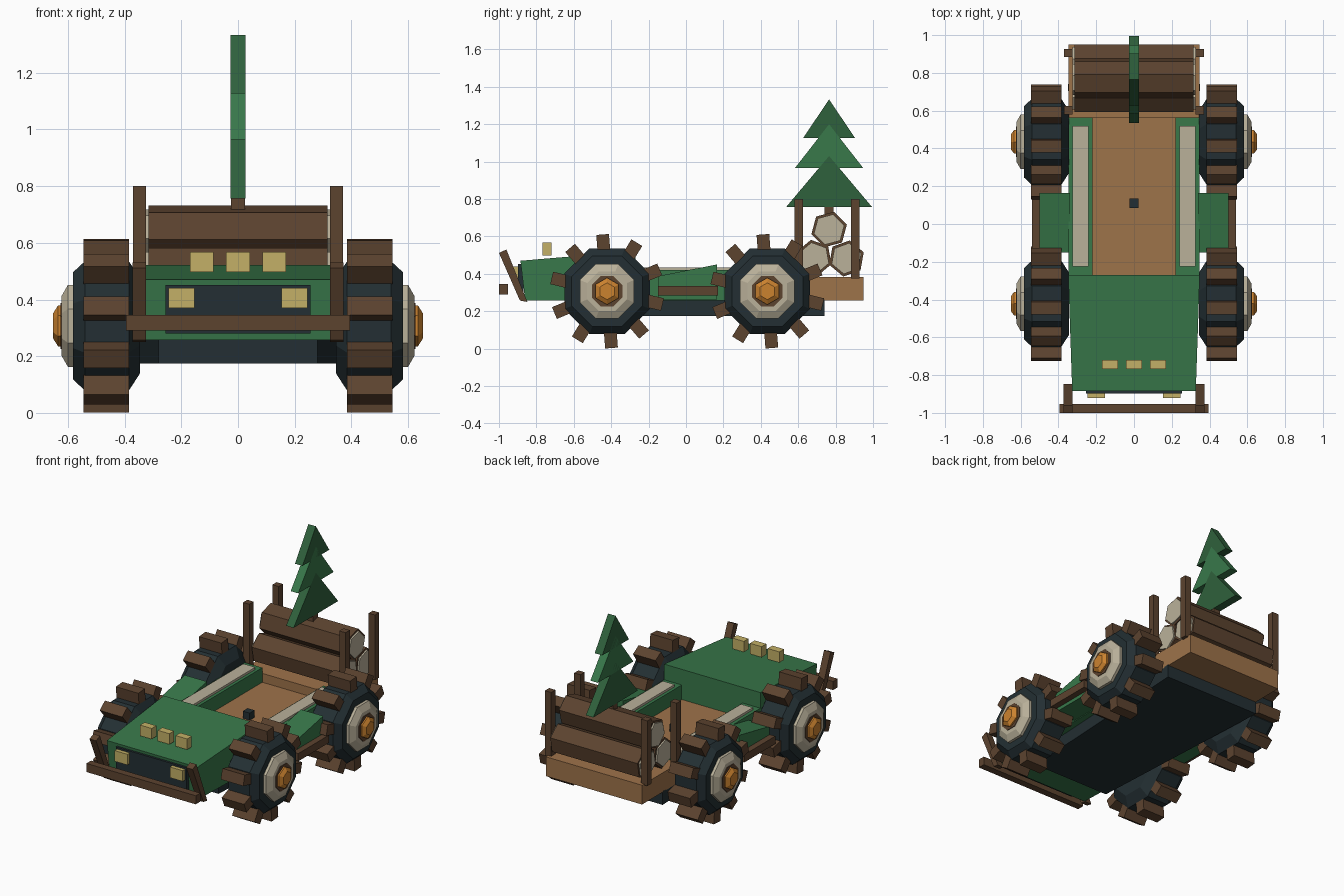
import bpy, bmesh, math
from mathutils import Vector, Matrix

if "Cube" in bpy.data.objects:
    bpy.data.objects.remove(bpy.data.objects["Cube"])


def material(name, code):
    rgb = []
    for i in (0, 2, 4):
        c = int(code[i:i + 2], 16) / 255
        rgb.append(((c + 0.055) / 1.055) ** 2.4)
    m = bpy.data.materials.new(name)
    m.use_nodes = True
    m.diffuse_color = (*rgb, 1)
    bsdf = m.node_tree.nodes["Principled BSDF"]
    bsdf.inputs["Base Color"].default_value = (*rgb, 1)
    bsdf.inputs["Roughness"].default_value = 0.9
    return m


GREEN = material("leaf green", "38784a")
DARK_GREEN = material("pine green", "2f613c")
TAN = material("tan wood", "9e734a")
BROWN = material("brown bark", "5c432f")
CREAM = material("cream wood", "bab19a")
DARK = material("dark slate", "232f33")
YELLOW = material("lamp yellow", "c4b067")
ORANGE = material("hub orange", "cb822f")


def finish(name, bm, mat):
    bmesh.ops.recalc_face_normals(bm, faces=bm.faces)
    mesh = bpy.data.meshes.new(name)
    bm.to_mesh(mesh)
    bm.free()
    mesh.materials.append(mat)
    ob = bpy.data.objects.new(name, mesh)
    bpy.context.scene.collection.objects.link(ob)
    return ob


def box(name, mat, x, y, z):
    """Box from its (low, high) range on each axis."""
    bm = bmesh.new()
    bmesh.ops.create_cube(bm, size=1)
    for v in bm.verts:
        v.co = Vector([(a + b) / 2 + c * (b - a) for c, (a, b) in zip(v.co, (x, y, z))])
    return finish(name, bm, mat)


def prism(name, mat, points, x0, x1):
    """Side profile of (y, z) points, extruded along x."""
    bm = bmesh.new()
    ends = [[bm.verts.new((x, y, z)) for y, z in points] for x in (x0, x1)]
    n = len(points)
    for e in ends:
        bm.faces.new(e)
    for i in range(n):
        j = (i + 1) % n
        bm.faces.new((ends[0][i], ends[0][j], ends[1][j], ends[1][i]))
    return finish(name, bm, mat)


def lathe(name, mat, profile, sides, turn, y, z, flip=1):
    """Faceted solid around the x axis from (x, radius) rings."""
    bm = bmesh.new()
    rings = []
    for x, r in profile:
        angles = [math.radians(turn) + math.tau * k / sides for k in range(sides)]
        rings.append([bm.verts.new((x * flip, y + r * math.cos(a), z + r * math.sin(a)))
                      for a in angles])
    for a, b in zip(rings, rings[1:]):
        for k in range(sides):
            j = (k + 1) % sides
            bm.faces.new((a[k], a[j], b[j], b[k]))
    bm.faces.new(rings[0])
    bm.faces.new(rings[-1])
    return finish(name, bm, mat)


# Chassis with narrowed front corners
chassis = box("chassis", DARK, (-0.35, 0.35), (-0.6, 0.74), (0.175, 0.262))
for v in chassis.data.vertices:
    if v.co.y < 0:
        v.co.x *= 0.8

# Hood, slightly narrower towards the nose
hood = prism("hood", GREEN, [(-0.86, 0.257), (-0.885, 0.47), (-0.27, 0.522), (-0.27, 0.257)],
             -0.348, 0.348)
for v in hood.data.vertices:
    if v.co.y < -0.5:
        v.co.x *= 0.94

# Cabin floor, gear knob and rear deck
box("cabin_floor", TAN, (-0.225, 0.225), (-0.28, 0.57), (0.258, 0.325))
box("gear_knob", DARK, (-0.025, 0.025), (0.085, 0.135), (0.325, 0.372))
box("rear_deck", TAN, (-0.348, 0.348), (0.565, 0.95), (0.257, 0.383))

# Grille and lamps
box("grille", DARK, (-0.255, 0.255), (-0.897, -0.87), (0.28, 0.452))
for x in (-0.2, 0.2):
    box("headlight", YELLOW, (x - 0.046, x + 0.046), (-0.922, -0.89), (0.37, 0.44))
for x in (-0.128, 0, 0.128):
    box("hood_lamp", YELLOW, (x - 0.042, x + 0.042), (-0.768, -0.72), (0.498, 0.568))

# Bumper
box("bumper", BROWN, (-0.395, 0.395), (-1.0, -0.953), (0.29, 0.346))


def wheel(s, y):
    z = 0.307
    lathe("tyre", DARK, [(0.345, 0.18), (0.385, 0.247), (0.54, 0.247), (0.582, 0.205)],
          8, 22.5, y, z, s)
    lathe("wheel_disc", CREAM, [(0.56, 0.157), (0.6, 0.157), (0.622, 0.115)],
          8, 22.5, y, z, s)
    lathe("hub_ring", BROWN, [(0.6, 0.088), (0.626, 0.088)], 8, 22.5, y, z, s)
    lathe("hub_cap", ORANGE, [(0.6, 0.072), (0.635, 0.072), (0.652, 0.045)], 6, 90, y, z, s)
    # Ten chunky tread blocks around the tyre
    bm = bmesh.new()
    for k in range(10):
        turn = Matrix.Rotation(math.radians(4.5 + 36 * k), 4, 'X')
        place = Matrix.Translation((s * 0.465, y, z))
        size = Matrix.Diagonal((0.162, 0.068, 0.085, 1))
        bmesh.ops.create_cube(bm, size=1, matrix=place @ turn
                              @ Matrix.Translation((0, 0, 0.262)) @ size)
    finish("tyre_treads", bm, BROWN)


for s in (-1, 1):
    def span(a, b):
        return tuple(sorted((s * a, s * b)))

    # Cabin walls with cream rails, side fenders and running boards
    box("cabin_wall", GREEN, span(0.22, 0.348), (-0.275, 0.565), (0.257, 0.42))
    box("wall_rail", CREAM, span(0.24, 0.325), (-0.225, 0.52), (0.41, 0.435))
    prism("side_fender", GREEN, [(-0.15, 0.262), (-0.15, 0.388), (0.165, 0.45), (0.165, 0.262)],
          *span(0.34, 0.5))
    box("running_board", BROWN, span(0.49, 0.54), (-0.15, 0.17), (0.285, 0.335))
    # Slanted bull bar posts
    prism("bull_bar_post", BROWN, [(-0.888, 0.257), (-1.0, 0.512), (-0.96, 0.53), (-0.848, 0.25)],
          *span(0.325, 0.372))
    # Stakes holding the logs
    for y in (0.603, 0.905):
        box("deck_stake", BROWN, span(0.325, 0.37), (y - 0.022, y + 0.022), (0.375, 0.8))
    for y in (-0.422, 0.435):
        wheel(s, y)

# Log stack with pale cut ends
for y, z, turn in ((0.765, 0.637, 15), (0.685, 0.485, 40), (0.858, 0.482, 20)):
    lathe("log", BROWN, [(-0.315, 0.098), (0.315, 0.098)], 6, turn, y, z)
    lathe("log_core", CREAM, [(-0.325, 0.084), (0.325, 0.084)], 6, turn, y, z)

# Flat pine tree
box("tree_trunk", BROWN, (-0.025, 0.025), (0.74, 0.788), (0.62, 0.77))
for half, low, high, mat in ((0.23, 0.757, 1.03, DARK_GREEN), (0.183, 0.965, 1.2, GREEN),
                             (0.138, 1.127, 1.333, DARK_GREEN)):
    prism("tree_tier", mat, [(0.765 - half, low), (0.765 + half, low), (0.765, high)],
          -0.027, 0.027)
